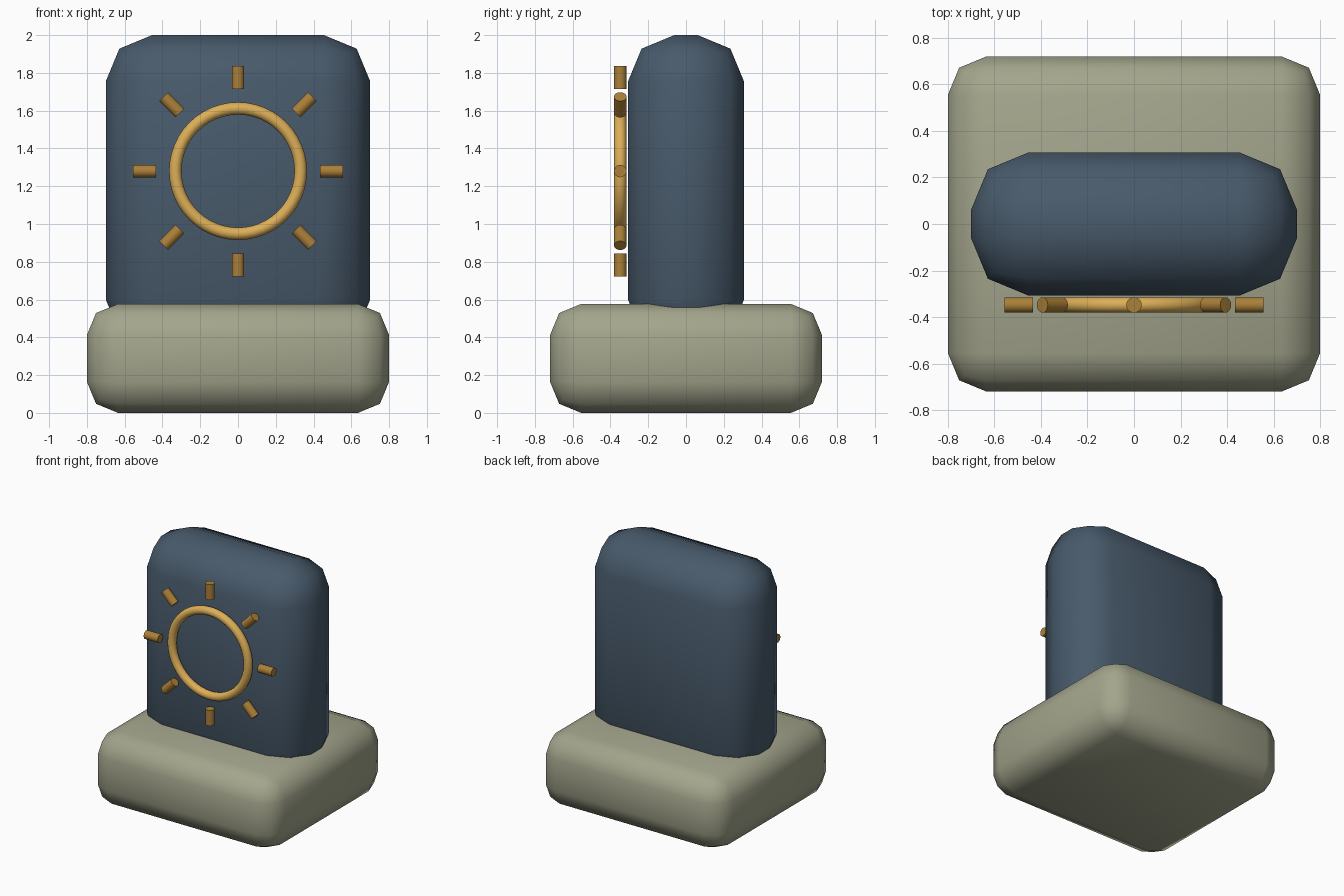
import bpy, math
from mathutils import Vector

if "Cube" in bpy.data.objects:
    bpy.data.objects.remove(bpy.data.objects["Cube"])


def material(name, hex_rgb):
    m = bpy.data.materials.new(name)
    lin = []
    for i in (0, 2, 4):
        c = int(hex_rgb[i:i + 2], 16) / 255
        lin.append(c / 12.92 if c <= 0.04045 else ((c + 0.055) / 1.055) ** 2.4)
    m.diffuse_color = (*lin, 1)
    m.use_nodes = True
    m.node_tree.nodes["Principled BSDF"].inputs["Base Color"].default_value = m.diffuse_color
    return m


STONE = material("pale stone", "A3A58C")
SLATE = material("blue slate", "485A6B")
GOLD = material("bright gold", "DDAF58")
BRONZE = material("dark gold", "AB8038")


def finish(name, mat, angle):
    ob = bpy.context.object
    ob.name = name
    ob.data.materials.append(mat)
    bpy.ops.object.shade_smooth_by_angle(angle=math.radians(angle))
    return ob


def rounded_box(name, size, bottom, bevel, mat):
    bpy.ops.mesh.primitive_cube_add(size=1, location=(0, 0, bottom + size[2] / 2))
    bpy.context.object.scale = size
    bpy.ops.object.transform_apply(location=False, rotation=False, scale=True)
    mod = bpy.context.object.modifiers.new("rounding", 'BEVEL')
    mod.width = bevel
    mod.segments = 2
    bpy.ops.object.modifier_apply(modifier=mod.name)
    return finish(name, mat, 60)


# Base block and upright slab
rounded_box("base", (1.6, 1.44, 0.577), 0, 0.165, STONE)
rounded_box("slab", (1.4, 0.614, 1.645), 0.355, 0.245, SLATE)

# Sun emblem: ring with eight short rays in front of the slab
CENTER = Vector((0, -0.348, 1.28))
TUBE = 0.033
bpy.ops.mesh.primitive_torus_add(location=CENTER, rotation=(math.pi / 2, 0, 0),
                                 major_radius=0.332, minor_radius=TUBE,
                                 major_segments=48, minor_segments=12)
finish("sun_ring", GOLD, 60)

for i in range(8):
    a = i * math.pi / 4
    direction = Vector((math.sin(a), 0, math.cos(a)))
    bpy.ops.mesh.primitive_cylinder_add(vertices=24, radius=TUBE, depth=0.122,
                                        location=CENTER + direction * 0.496,
                                        rotation=(0, a, 0))
    finish(f"sun_ray_{i + 1}", BRONZE, 40)
